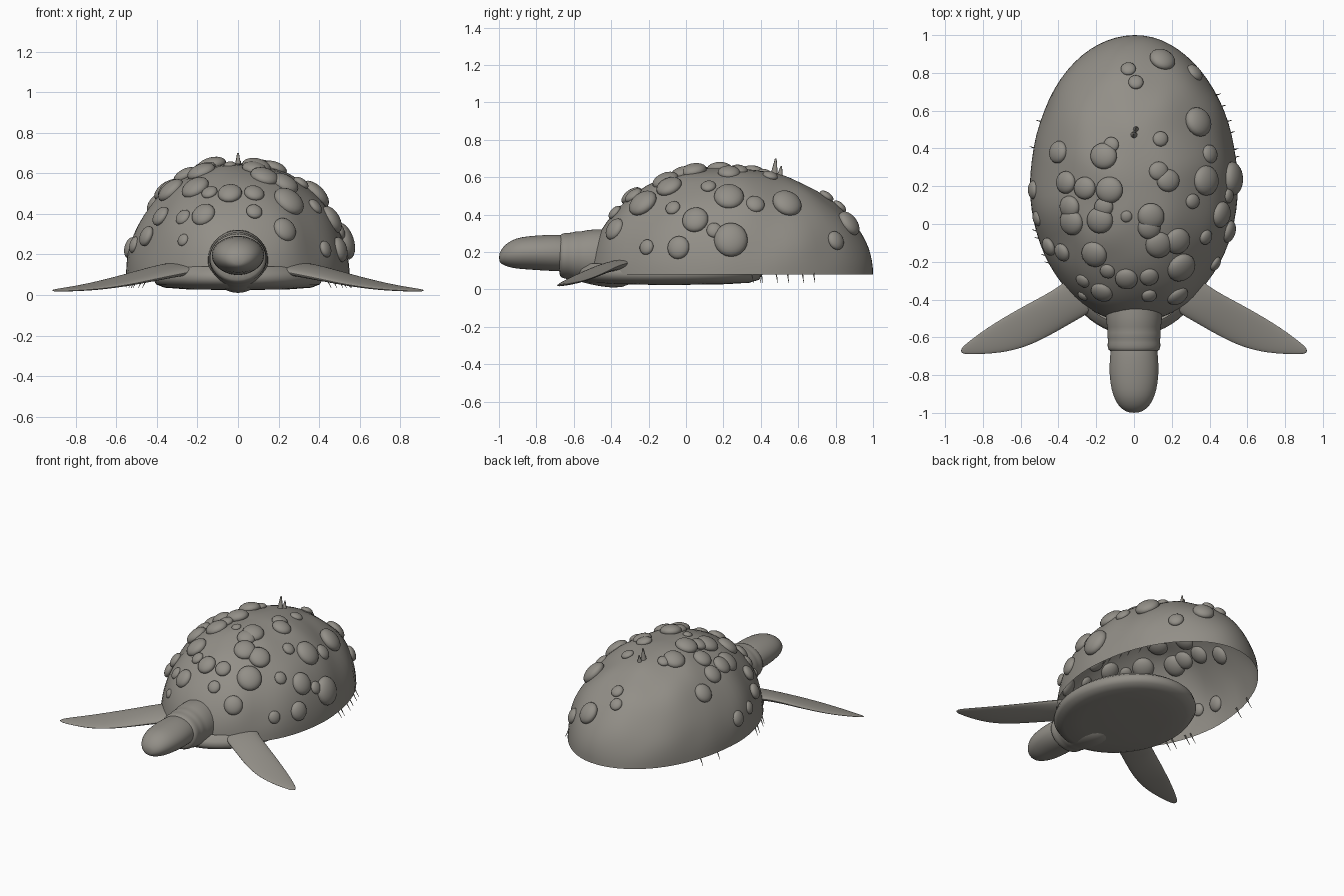
import bpy, bmesh
from math import sin, cos, pi, sqrt
from mathutils import Vector, Matrix, noise

if "Cube" in bpy.data.objects:
    bpy.data.objects.remove(bpy.data.objects["Cube"])

skin = bpy.data.materials.new("stone grey")
skin.use_nodes = True
COLOUR = (0.29, 0.275, 0.245, 1)
skin.diffuse_color = COLOUR
skin.node_tree.nodes["Principled BSDF"].inputs["Base Color"].default_value = COLOUR


def finish(name, bm, angle=60):
    mesh = bpy.data.meshes.new(name)
    bm.to_mesh(mesh)
    bm.free()
    mesh.materials.append(skin)
    obj = bpy.data.objects.new(name, mesh)
    bpy.context.collection.objects.link(obj)
    bpy.ops.object.select_all(action="DESELECT")
    obj.select_set(True)
    bpy.context.view_layer.objects.active = obj
    bpy.ops.object.shade_smooth_by_angle(angle=angle * pi / 180)
    return obj


def loft(bm, rings, cap_start=False, cap_end=False):
    """Skin closed rings of equal length."""
    loops = [[bm.verts.new(p) for p in ring] for ring in rings]
    n = len(loops[0])
    for a, b in zip(loops, loops[1:]):
        for i in range(n):
            j = (i + 1) % n
            bm.faces.new((a[i], a[j], b[j], b[i]))
    if cap_start:
        bm.faces.new(loops[0][::-1])
    if cap_end:
        bm.faces.new(loops[-1])
    bmesh.ops.recalc_face_normals(bm, faces=bm.faces)


def subdivide(obj, levels=2):
    mod = obj.modifiers.new("smooth", "SUBSURF")
    mod.levels = mod.render_levels = levels


# Shell: two half ellipsoids meeting at the widest section, open below
MID, RIM, TALL, WIDE = 0.2, 0.08, 0.575, 0.55


def length(y):
    return 0.8 if y > MID else 0.72


def shell_point(x, y):
    """Point and normal of the shell above x, y."""
    u, v = x / WIDE, (y - MID) / length(y)
    r = sqrt(u * u + v * v)
    if r > 0.97:
        u, v = u * 0.97 / r, v * 0.97 / r
    w = sqrt(1 - u * u - v * v)
    point = Vector((u * WIDE, MID + v * length(y), RIM + w * TALL))
    return point, Vector((u / WIDE, v / length(y), w / TALL)).normalized()


bm = bmesh.new()
rings = []
for k in range(25):
    e = (k / 24) * pi * 0.49
    ring = []
    for i in range(72):
        a = 2 * pi * i / 72
        s = sin(a)
        p = Vector((WIDE * cos(a) * cos(e), MID + length(MID + s) * s * cos(e), RIM + TALL * sin(e)))
        n = Vector((p.x, p.y - MID, p.z - RIM)).normalized()
        bump = noise.noise(Vector((p.x * 5, p.y * 5, p.z * 2)))
        ring.append(p + n * bump * 0.016 * min(1, 0.2 + k / 5))
    rings.append(ring)
loft(bm, rings, cap_end=True)
finish("shell", bm, 80)

# Belly plate: shallow bowl with a rolled lip
bm = bmesh.new()
profile = [(0.2, 0.025), (0.6, 0.028), (0.86, 0.036), (0.96, 0.052), (1, 0.08),
           (0.98, 0.11), (0.9, 0.14)]
loft(bm, [[(0.42 * s * cos(a), -0.09 + 0.5 * s * sin(a), z)
           for a in (2 * pi * i / 64 for i in range(64))] for s, z in profile], cap_start=True)
finish("belly_plate", bm)


# Neck and head: elliptical rings along y (y, centre z, half width, half height)
def tube(name, stations):
    bm = bmesh.new()
    loft(bm, [[(rx * cos(a), y, cz + rz * sin(a)) for a in (2 * pi * i / 24 for i in range(24))]
              for y, cz, rx, rz in stations], True, True)
    subdivide(finish(name, bm), 1)


tube("neck", [(-0.25, 0.17, 0.1, 0.12), (-0.34, 0.16, 0.14, 0.16), (-0.46, 0.17, 0.152, 0.155),
              (-0.53, 0.175, 0.148, 0.145), (-0.56, 0.175, 0.139, 0.135), (-0.59, 0.178, 0.145, 0.135),
              (-0.615, 0.178, 0.137, 0.125), (-0.64, 0.18, 0.143, 0.125), (-0.67, 0.18, 0.138, 0.118),
              (-0.68, 0.18, 0.115, 0.1)])
tube("head", [(-0.58, 0.19, 0.11, 0.09), (-0.66, 0.195, 0.124, 0.099), (-0.75, 0.196, 0.133, 0.097),
              (-0.84, 0.196, 0.128, 0.09), (-0.91, 0.193, 0.112, 0.083), (-0.96, 0.185, 0.085, 0.062),
              (-0.985, 0.177, 0.058, 0.042), (-1.0, 0.17, 0.025, 0.02)])

# Lip at the tip of the snout
bm = bmesh.new()
bmesh.ops.create_uvsphere(bm, u_segments=16, v_segments=8, radius=0.03,
                          matrix=Matrix.Translation((0, -0.97, 0.15)) @ Matrix.Diagonal((1, 0.8, 0.5, 1)))
finish("lip", bm)

# Flippers: lens sections between the rear and front edges, with half thickness
sections = [((0.26, -0.2, 0.15), (0.14, -0.42, 0.13), 0.03),
            ((0.38, -0.33, 0.145), (0.31, -0.51, 0.1), 0.03),
            ((0.56, -0.42, 0.095), (0.51, -0.63, 0.055), 0.02),
            ((0.75, -0.53, 0.05), (0.67, -0.68, 0.03), 0.013),
            ((0.86, -0.61, 0.033), (0.82, -0.69, 0.021), 0.008),
            ((0.92, -0.66, 0.025), (0.92, -0.69, 0.018), 0.004)]
for side, label in ((1, "left"), (-1, "right")):
    bm = bmesh.new()
    rings = []
    for rear, front, thick in sections:
        rear, front = Vector(rear), Vector(front)
        ring = []
        for i in range(12):
            a = 2 * pi * i / 12
            p = rear.lerp(front, 0.5 - 0.52 * cos(a)) + Vector((0, 0, thick * sin(a)))
            ring.append((p.x * side, p.y, p.z))
        rings.append(ring)
    loft(bm, rings, True, True)
    subdivide(finish(label + "_flipper", bm))

# Barnacles: flattened domes on the shell (x, y, radius in hundredths)
barnacles = [(-3, 82, 4), (1, 75, 4), (15, 87, 7), (32, 80, 5), (34, 54, 8), (14, 45, 4),
             (-40, 38, 6), (-12, 42, 4), (-16, 36, 7), (13, 28, 5), (18, 23, 6), (40, 37, 5),
             (38, 23, 8), (31, 12, 4), (52, 24, 9), (-36, 22, 6), (-26, 19, 6), (-13, 18, 7),
             (-34, 9, 6), (-33, 1, 7), (-16, 9, 5), (-18, 2, 7), (-4, 4, 3), (9, 4, 7),
             (8, -2, 6), (13, -11, 7), (23, -9, 7), (25, -23, 8), (8, -28, 5), (-4, -29, 6),
             (-14, -25, 4), (-21, -16, 7), (-17, -36, 6), (8, -38, 4), (23, -38, 6), (-27, -30, 4),
             (-38, -15, 5), (-45, -12, 5), (-53, 18, 5), (-51, 3, 4), (46, 5, 7), (50, -4, 6),
             (38, -7, 4), (43, -21, 4), (50, 15, 4), (-27, -38, 3)]
bm = bmesh.new()
for x, y, r in barnacles:
    p, n = shell_point(x / 100, y / 100)
    frame = Matrix.Translation(p + n * 0.002) @ n.to_track_quat("Z", "Y").to_matrix().to_4x4()
    bmesh.ops.create_uvsphere(bm, u_segments=20, v_segments=12, radius=r / 100,
                              matrix=frame @ Matrix.Diagonal((1, 1.05, 0.55, 1)))
finish("barnacles", bm)


# Spikes: one on the crown, thin hairs along the rim
def spike(bm, base, tip, radius):
    base, tip = Vector(base), Vector(tip)
    d = tip - base
    bmesh.ops.create_cone(bm, cap_ends=True, segments=8, radius1=radius, radius2=radius * 0.2,
                          depth=d.length, matrix=Matrix.Translation((base + tip) / 2)
                          @ d.to_track_quat("Z", "Y").to_matrix().to_4x4())


bm = bmesh.new()
spike(bm, (0, 0.47, 0.6), (0, 0.48, 0.7), 0.022)
spike(bm, (0.01, 0.5, 0.6), (0.01, 0.51, 0.66), 0.018)
finish("crown_spike", bm)

bm = bmesh.new()
for side, places in ((1, (0.35, 0.39, 0.48, 0.54, 0.62, 0.68)), (-1, (0.54, 0.4, -0.04, -0.08, -0.17, -0.21))):
    for y in places:
        x = side * WIDE * sqrt(1 - ((y - MID) / length(y)) ** 2)
        spike(bm, (x * 0.97, y, 0.1), (x + side * 0.02, y + 0.01, 0.035), 0.005)
finish("rim_hairs", bm)
